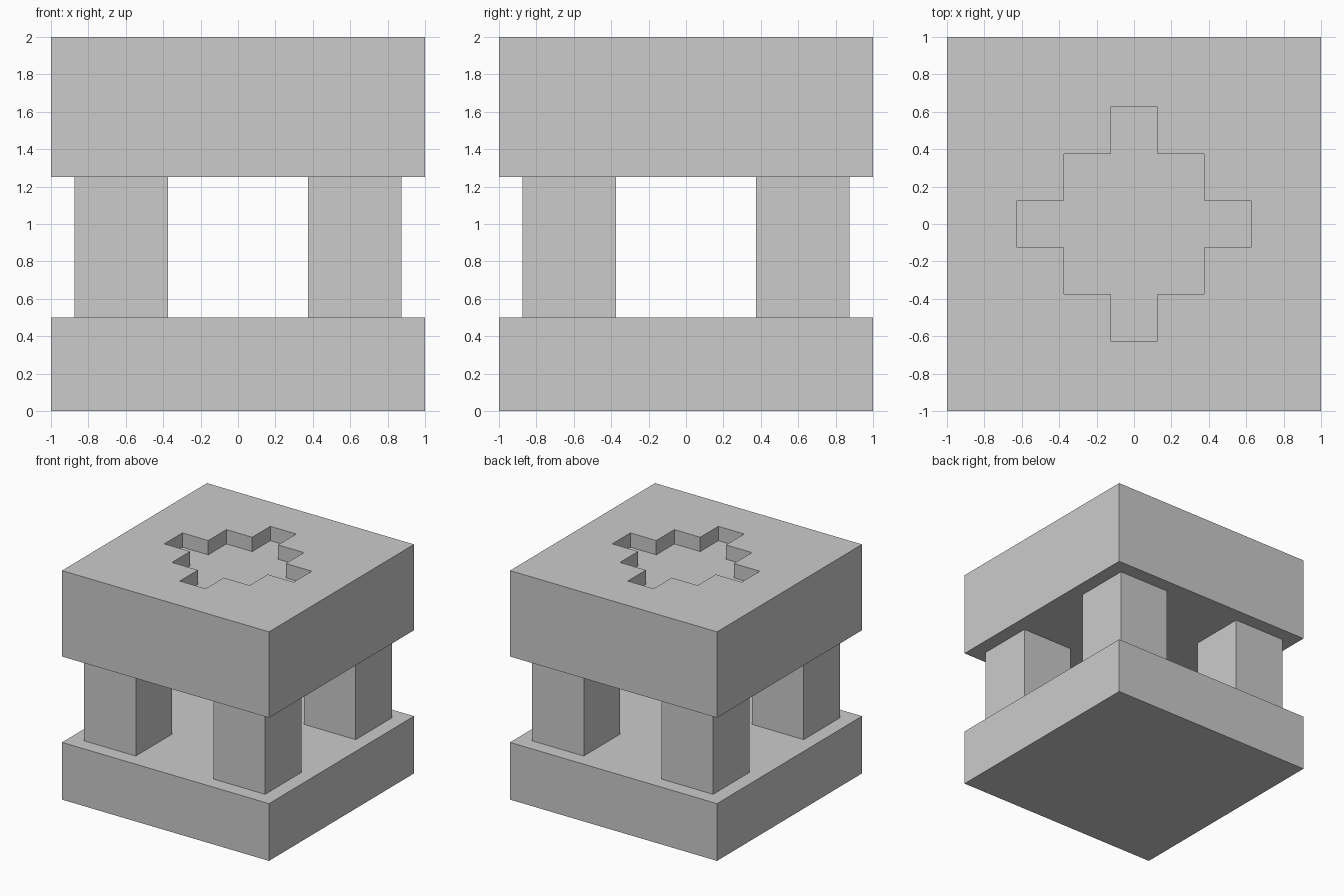
import bpy
import bmesh
from mathutils import Vector

if "Cube" in bpy.data.objects:
    bpy.data.objects.remove(bpy.data.objects["Cube"])


def finish(name, bm):
    mesh = bpy.data.meshes.new(name)
    bm.to_mesh(mesh)
    bm.free()
    obj = bpy.data.objects.new(name, mesh)
    bpy.context.collection.objects.link(obj)
    return obj


def box(name, lo, hi):
    lo, hi = Vector(lo), Vector(hi)
    bm = bmesh.new()
    bmesh.ops.create_cube(bm, size=1)
    bmesh.ops.scale(bm, vec=hi - lo, verts=bm.verts)
    bmesh.ops.translate(bm, vec=(lo + hi) / 2, verts=bm.verts)
    return finish(name, bm)


def prism(name, outline, z0, z1):
    bm = bmesh.new()
    face = bm.faces.new([bm.verts.new((x, y, z0)) for x, y in outline])
    top = bmesh.ops.extrude_face_region(bm, geom=[face])["geom"]
    bmesh.ops.translate(bm, vec=(0, 0, z1 - z0),
                        verts=[v for v in top if isinstance(v, bmesh.types.BMVert)])
    bmesh.ops.recalc_face_normals(bm, faces=bm.faces)
    return finish(name, bm)


# Base slab
box("base_slab", (-1, -1, 0), (1, 1, 0.5))

# Four corner pillars
for side, sx in (("left", -1), ("right", 1)):
    for end, sy in (("front", -1), ("back", 1)):
        cx, cy = sx * 0.625, sy * 0.625
        box(f"{end}_{side}_pillar", (cx - 0.25, cy - 0.25, 0.5), (cx + 0.25, cy + 0.25, 1.25))

# Top slab
top_slab = box("top_slab", (-1, -1, 1.25), (1, 1, 2))

# Stepped cross recess: one quarter of the outline turned four times
quarter = [(0.625, -0.125), (0.625, 0.125), (0.375, 0.125), (0.375, 0.375), (0.125, 0.375)]
outline = []
for _ in range(4):
    outline += quarter
    quarter = [(-y, x) for x, y in quarter]
cutter = prism("recess_cutter", outline, 1.875, 2.2)
cutter.hide_render = True
cutter.hide_set(True)

cut = top_slab.modifiers.new("recess", 'BOOLEAN')
cut.operation = 'DIFFERENCE'
cut.solver = 'EXACT'
cut.object = cutter
